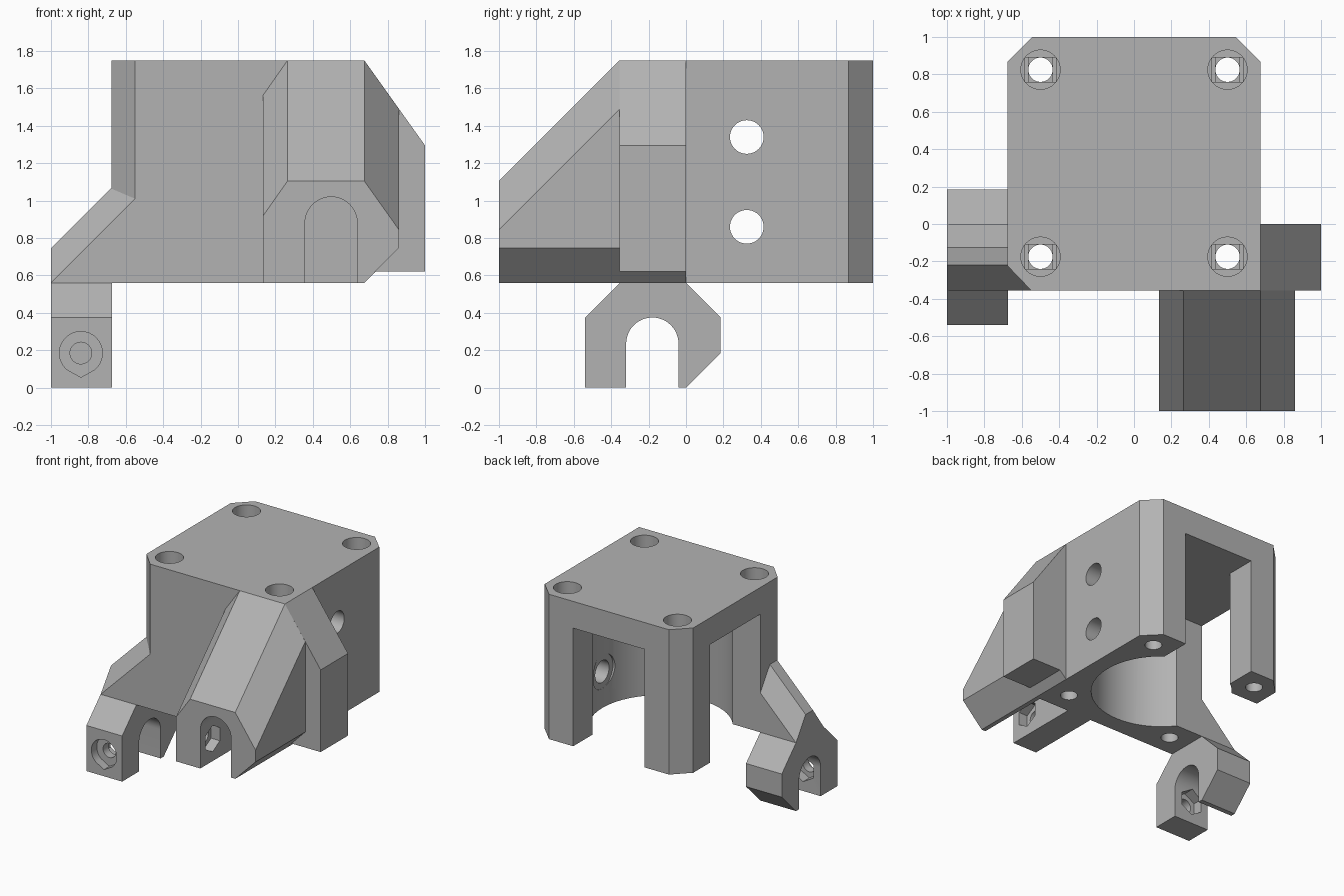
import bpy, bmesh
from math import cos, sin, pi, radians

cube = bpy.data.objects.get("Cube")
if cube:
    bpy.data.objects.remove(cube, do_unlink=True)

grey = bpy.data.materials.new("light_grey")
grey.use_nodes = True
grey.diffuse_color = (0.45, 0.45, 0.45, 1)
grey.node_tree.nodes["Principled BSDF"].inputs["Base Color"].default_value = (0.45, 0.45, 0.45, 1)


def place(axis, t, p):
    """Put a 2D profile point on the plane at distance t along an axis."""
    a, b = p
    return {"x": (t, a, b), "y": (a, t, b), "z": (a, b, t)}[axis]


def loft(name, axis, start, end, ring, end_ring=None):
    """Solid between two matching profiles; a plain extrusion if one is given."""
    bm = bmesh.new()
    low = [bm.verts.new(place(axis, start, p)) for p in ring]
    high = [bm.verts.new(place(axis, end, p)) for p in end_ring or ring]
    bm.faces.new(low)
    bm.faces.new(high)
    for i in range(len(low)):
        j = (i + 1) % len(low)
        bm.faces.new((low[i], low[j], high[j], high[i]))
    bmesh.ops.remove_doubles(bm, verts=bm.verts, dist=1e-5)
    bmesh.ops.recalc_face_normals(bm, faces=bm.faces)
    mesh = bpy.data.meshes.new(name)
    bm.to_mesh(mesh)
    bm.free()
    mesh.materials.append(grey)
    obj = bpy.data.objects.new(name, mesh)
    bpy.context.collection.objects.link(obj)
    return obj


def circle(a, b, r, n=40, turn=0.0):
    return [(a + r * cos(turn + 2 * pi * i / n), b + r * sin(turn + 2 * pi * i / n)) for i in range(n)]


def rect(a0, a1, b0, b1):
    return [(a0, b0), (a1, b0), (a1, b1), (a0, b1)]


def teardrop(a, b, r):
    """Circle with a point at the bottom."""
    arc = [(a + r * cos(t), b + r * sin(t)) for t in (radians(-50 + 280 * i / 36) for i in range(37))]
    return arc + [(a, b - r * 1.13)]


def arch(a, floor, spring, r):
    """Slot profile with a round top."""
    arc = [(a + r * cos(pi * i / 24), spring + r * sin(pi * i / 24)) for i in range(25)]
    return [(a + r, floor)] + arc + [(a - r, floor)]


def cutter(*args):
    obj = loft("cutter", *args)
    obj.hide_render = True
    return obj


def cut(part, cutters):
    bpy.context.view_layer.objects.active = part
    for c in cutters:
        mod = part.modifiers.new("cut", "BOOLEAN")
        mod.operation = "DIFFERENCE"
        mod.solver = "EXACT"
        mod.object = c
        bpy.ops.object.modifier_apply(modifier=mod.name)


BASE, TOP, FRONT = 0.56, 1.75, -0.355
MID = 0.325    # bore centre in y
CEIL = 1.53    # underside of the top plate

# Main housing with chamfered corners
body = loft("motor_housing", "z", BASE, TOP, [
    (-0.55, FRONT), (0.675, FRONT), (0.675, 0.87), (0.545, 1.0),
    (-0.545, 1.0), (-0.675, 0.87), (-0.675, -0.225)])

# Four screw holes with deep head recesses and stepped bridges
screws = []
for x in (-0.5, 0.5):
    for y in (MID - 0.5, MID + 0.5):
        screws += [
            cutter("z", 1.35, 2.0, circle(x, y, 0.105)),
            cutter("z", 1.33, 1.4, rect(x - 0.082, x + 0.082, y - 0.065, y + 0.065)),
            cutter("z", 1.31, 1.4, rect(x - 0.065, x + 0.065, y - 0.065, y + 0.065)),
            cutter("z", 0.4, 1.4, circle(x, y, 0.065))]

# Round bore, back window and side window
hollows = [
    cutter("z", 0.4, CEIL, circle(0, MID, 0.535, 80)),
    cutter("z", 0.4, CEIL, rect(-0.325, 0.325, MID, 1.2)),
    cutter("z", 0.4, CEIL, rect(-0.9, 0, MID - 0.325, MID + 0.325))]

# Two holes through the solid side wall, faced flat on the inside
for z in (0.86, 1.34):
    hollows += [cutter("x", 0.3, 0.9, circle(MID, z, 0.09)),
                cutter("x", 0.3, 0.535, circle(MID, z, 0.14))]
cut(body, screws + hollows)

# Sloping front clamp, sheared upwards towards the housing
RISE = FRONT + 1.0
foot_pts = [(0.675, BASE), (0.135, BASE)]
crest = [(0.135, 0.92), (0.265, 1.105), (0.675, 1.105), (0.86, 0.845)]
flank = [(0.86, 0.748)]
clamp = loft("front_clamp", "y", -1.0, FRONT, foot_pts + crest + flank,
             foot_pts + [(x, z + RISE) for x, z in crest] + flank)


def bolt_cutters(axis, outer, inner, a, b):
    """Head recess outside, hexagonal nut pocket in the slot, bolt hole between."""
    return [cutter(axis, outer - 0.1, outer + 0.07, teardrop(a, b, 0.115)),
            cutter(axis, inner - 0.08, inner + 0.05, circle(a, b, 0.108, 6, pi / 2)),
            cutter(axis, outer - 0.1, inner + 0.05, circle(a, b, 0.058))]


cut(clamp, [cutter("y", -1.2, -0.2, arch(0.498, 0.4, 0.88, 0.14))]
    + bolt_cutters("x", 0.135, 0.358, -0.84, BASE + 0.185))

# Side buttress beside the clamp
buttress = loft("side_buttress", "y", FRONT, 0.0, [
    (0.675, BASE), (0.735, 0.62), (1.0, 0.62), (1.0, 1.295), (0.675, TOP)])

# Hanging foot clamp
foot = loft("foot_clamp", "x", -1.0, -0.675, [
    (-0.54, 0), (0, 0), (0.185, 0.185), (0.185, 0.375),
    (0, BASE), (FRONT, BASE), (-0.54, 0.375)])
cut(foot, [cutter("x", -1.2, -0.5, arch(-0.18, -0.2, 0.235, 0.14))]
    + bolt_cutters("y", -0.54, -0.32, -0.84, 0.185))

# Sloping gusset joining the foot to the housing
ridge = [(FRONT, BASE), (-0.22, 0.745), (-0.125, 0.745), (0, BASE)]
ends = [(0, BASE), (FRONT, BASE)]
gusset = loft("foot_gusset", "x", -1.0, -0.55, ridge + ends,
              [(y, z + 0.45) for y, z in ridge] + ends)
cut(gusset, screws)

# Remove the cutters and shade the round walls smoothly
for obj in [o for o in bpy.data.objects if o.name.startswith("cutter")]:
    bpy.data.objects.remove(obj, do_unlink=True)
bpy.ops.object.select_all(action="DESELECT")
for part in (body, clamp, buttress, foot, gusset):
    part.select_set(True)
bpy.context.view_layer.objects.active = body
bpy.ops.object.shade_smooth_by_angle(angle=radians(25))
